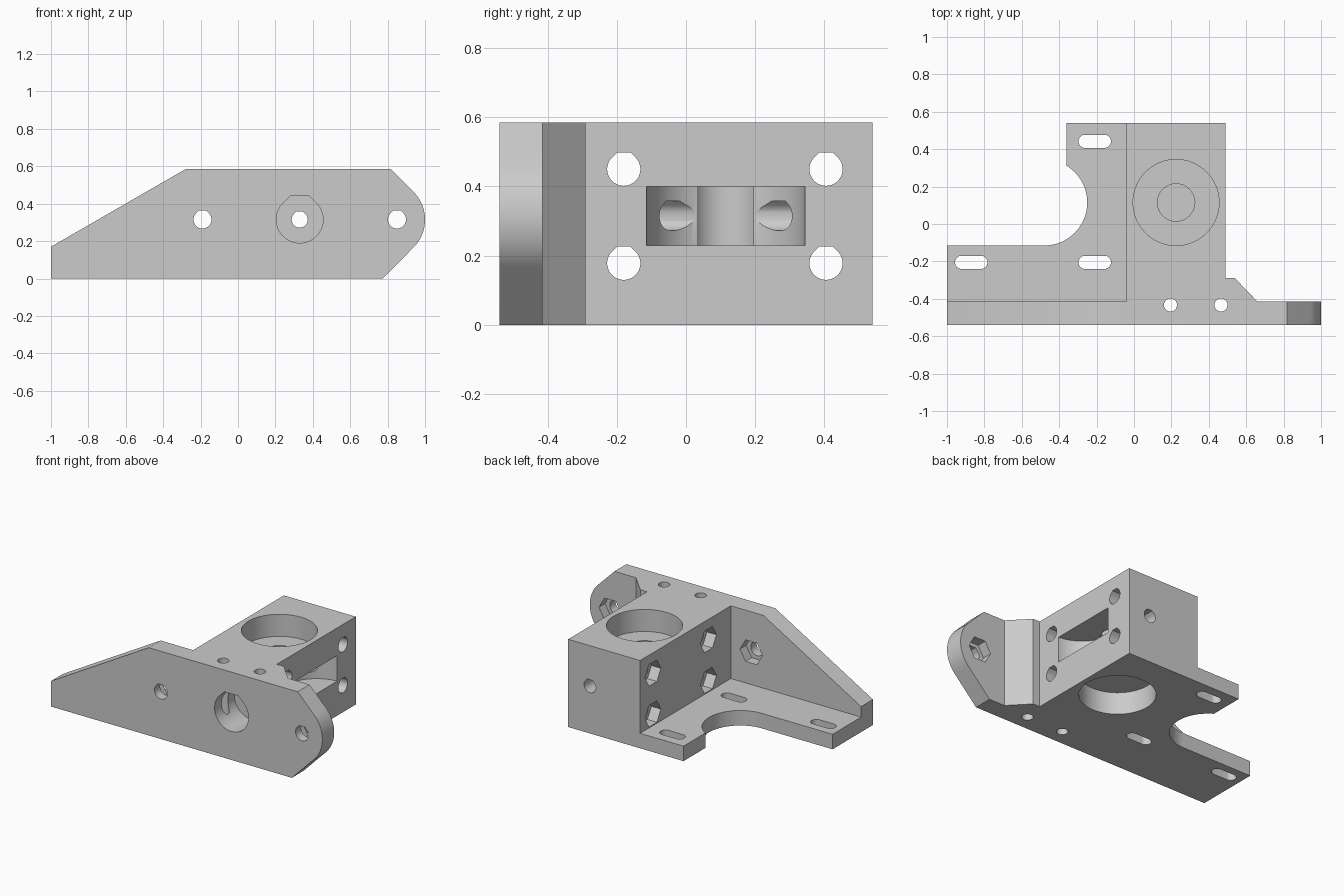
import bpy, bmesh
from math import sin, cos, radians

cube = bpy.data.objects.get("Cube")
if cube:
    bpy.data.objects.remove(cube, do_unlink=True)

# Single plain grey
GREY = (0.6, 0.6, 0.6, 1)
grey = bpy.data.materials.new("plain_grey")
grey.use_nodes = True
grey.diffuse_color = GREY
grey.node_tree.nodes["Principled BSDF"].inputs["Base Color"].default_value = GREY


def arc(cx, cy, r, start, end, steps=32):
    """Points along an arc, in degrees."""
    angles = [radians(start + (end - start) * i / steps) for i in range(steps + 1)]
    return [(cx + r * cos(a), cy + r * sin(a)) for a in angles]


def circle(cx, cy, r, sides=64):
    return arc(cx, cy, r, 0, 360, sides)[:-1]


def flat_top_hole(cx, cy, r):
    """Round hole whose top is cut flat between two 45 degree tangents."""
    return arc(cx, cy, r, 135, 405, 48) + [(cx + 0.414 * r, cy + r), (cx - 0.414 * r, cy + r)]


def slot(cx, cy, half=0.052, r=0.035):
    return arc(cx + half, cy, r, -90, 90, 16) + arc(cx - half, cy, r, 90, 270, 16)


def prism(name, outline, axis, low, high):
    """Extrude a closed outline along one axis."""
    place = {"x": lambda u, v: (low, u, v),
             "y": lambda u, v: (u, low, v),
             "z": lambda u, v: (u, v, low)}[axis]
    bm = bmesh.new()
    face = bm.faces.new([bm.verts.new(place(u, v)) for u, v in outline])
    out = bmesh.ops.extrude_face_region(bm, geom=[face])
    moved = [g for g in out["geom"] if isinstance(g, bmesh.types.BMVert)]
    shift = [(high - low) * (axis == a) for a in "xyz"]
    bmesh.ops.translate(bm, verts=moved, vec=shift)
    bmesh.ops.recalc_face_normals(bm, faces=bm.faces)
    mesh = bpy.data.meshes.new(name)
    bm.to_mesh(mesh)
    bm.free()
    mesh.materials.append(grey)
    obj = bpy.data.objects.new(name, mesh)
    bpy.context.collection.objects.link(obj)
    return obj


def combine(body, other, operation):
    """Apply a boolean to the body and discard the other solid."""
    mod = body.modifiers.new("boolean", "BOOLEAN")
    mod.operation = operation
    mod.solver = "EXACT"
    mod.object = other
    bpy.context.view_layer.objects.active = body
    bpy.ops.object.modifier_apply(modifier=mod.name)
    bpy.data.objects.remove(other, do_unlink=True)


TOP, BACK, PLATE_BACK, BLOCK_LEFT = 0.585, 0.54, -0.415, -0.04
MID_Z, BORE_X, BORE_Y, ROD_X = 0.315, 0.225, 0.115, 0.33

# Upright front plate with a sloped end and a rounded end
plate_outline = [(-1, 0), (0.775, 0)] + arc(0.79, MID_Z, 0.21, -45, 45) + [
    (0.818, TOP), (-0.28, TOP), (-1, 0.17)]
bracket = prism("motor_bracket", plate_outline, "y", -BACK, PLATE_BACK)

# Main block with its corner gusset
block_outline = [(BLOCK_LEFT, -0.5), (0.6, -0.5), (0.66, PLATE_BACK), (0.54, -0.29),
                 (0.49, -0.29), (0.49, BACK), (BLOCK_LEFT, BACK)]
combine(bracket, prism("block", block_outline, "z", 0, TOP), "UNION")

# Mounting base with the round cutaway
base_outline = [(0.1, -0.5), (0.1, BACK), (-0.36, BACK)] + arc(
    -0.48, BORE_Y, 0.23, 58.5, -90) + [(-1, -0.115), (-1, -0.5)]
combine(bracket, prism("base", base_outline, "z", 0, 0.1), "UNION")

cutters = []


def cut(outline, axis, low, high):
    cutter = prism("cutter", outline, axis, low, high)
    cutter.hide_render = True
    cutters.append(cutter)


# Bearing seats above and below, with a blind shaft hole between them
cut(circle(BORE_X, BORE_Y, 0.23), "z", -0.1, 0.147)
cut(circle(BORE_X, BORE_Y, 0.23), "z", 0.438, 0.7)
cut(circle(BORE_X, BORE_Y, 0.1), "z", 0.157, 0.5)

# Roller pocket opening on the right side
cut(circle(0.5, BORE_Y, 0.23, 96), "z", 0.23, 0.4)

# Rod passage and its wide socket in the front
cut(flat_top_hole(ROD_X, MID_Z, 0.043), "y", -0.7, 0.7)
cut(flat_top_hole(ROD_X, MID_Z, 0.125), "y", -0.7, -0.33)

# Retaining pin holes beside the socket
for x in (0.195, 0.465):
    cut(circle(x, -0.433, 0.035, 32), "z", -0.1, 0.7)

# Plate screw holes with nut recesses behind
for x in (-0.19, 0.85):
    cut(flat_top_hole(x, MID_Z, 0.048), "y", -0.7, -0.3)
    cut(circle(x, MID_Z, 0.083, 6), "y", PLATE_BACK - 0.065, -0.37)

# Block screw holes with nut recesses on the left face
for y in (-0.18, 0.405):
    for z in (0.178, 0.45):
        cut(flat_top_hole(y, z, 0.048), "x", -0.2, 0.6)
        cut(circle(y, z, 0.083, 6), "x", -0.1, BLOCK_LEFT + 0.07)

# Base mounting slots
for x, y in ((-0.87, -0.205), (-0.21, -0.205), (-0.21, 0.442)):
    cut(slot(x, y), "z", -0.1, 0.2)

for cutter in cutters:
    combine(bracket, cutter, "DIFFERENCE")

# Smooth the round walls and keep the edges crisp
bpy.ops.object.select_all(action="DESELECT")
bracket.select_set(True)
bpy.context.view_layer.objects.active = bracket
bpy.ops.object.shade_smooth_by_angle(angle=radians(30))
